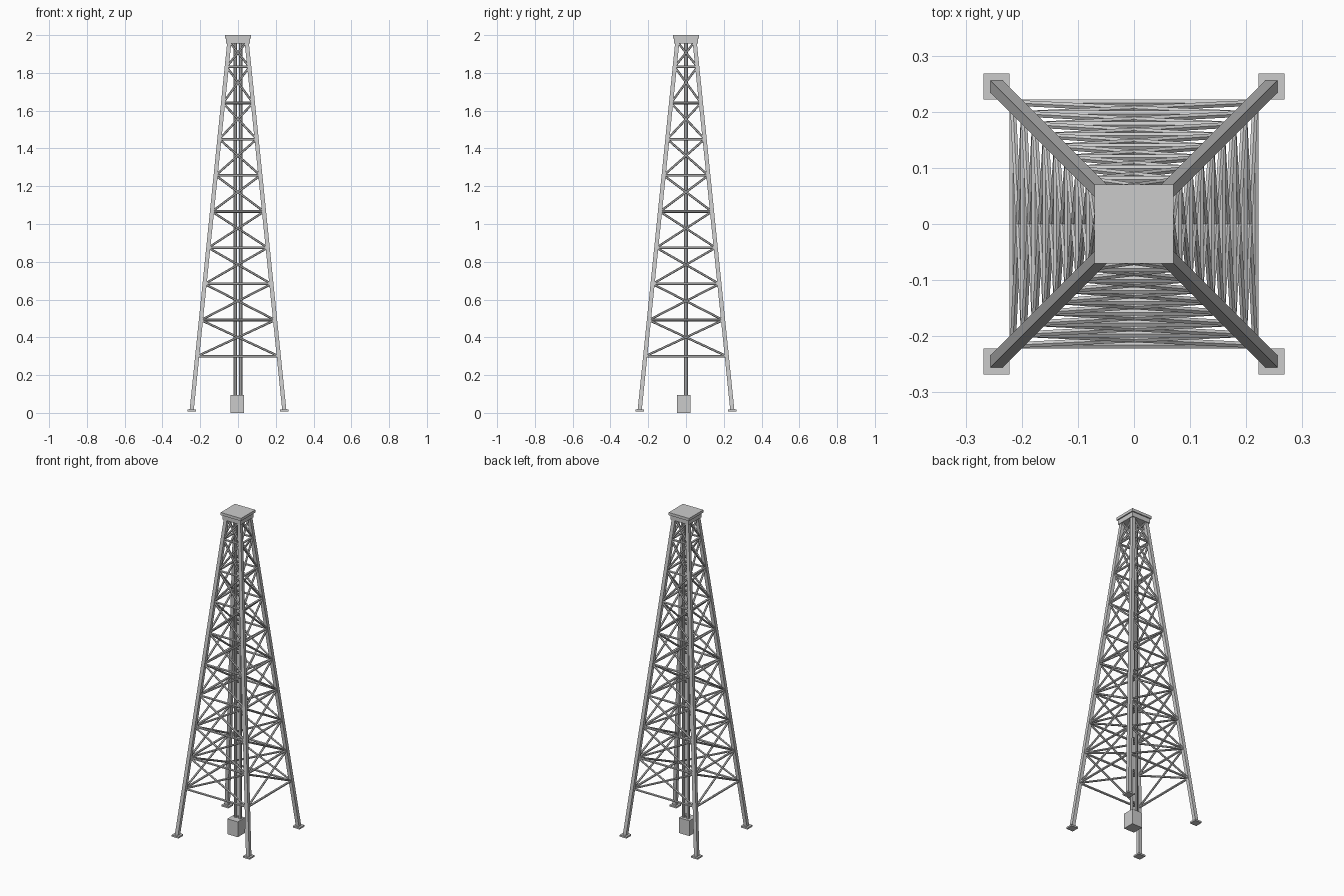
import bpy, bmesh
from mathutils import Vector
from math import pi

if "Cube" in bpy.data.objects:
    bpy.data.objects.remove(bpy.data.objects["Cube"])


def finish(bm, name):
    bmesh.ops.recalc_face_normals(bm, faces=bm.faces[:])
    me = bpy.data.meshes.new(name)
    bm.to_mesh(me)
    bm.free()
    ob = bpy.data.objects.new(name, me)
    bpy.context.collection.objects.link(ob)
    return ob


def add_prism(bm, a, b, ha, hb):
    """Axis-aligned square section swept from centre a up to centre b."""
    rings = []
    for c, h in ((a, ha), (b, hb)):
        rings.append([bm.verts.new((c[0] + sx * h, c[1] + sy * h, c[2]))
                      for sx, sy in ((-1, -1), (1, -1), (1, 1), (-1, 1))])
    lo, hi = rings
    bm.faces.new(lo[::-1])
    bm.faces.new(hi)
    for i in range(4):
        j = (i + 1) % 4
        bm.faces.new((lo[i], lo[j], hi[j], hi[i]))


def add_rod(bm, a, b, r, sides=6):
    a, b = Vector(a), Vector(b)
    d = b - a
    m = d.to_track_quat('Z', 'Y').to_matrix().to_4x4()
    m.translation = (a + b) / 2
    bmesh.ops.create_cone(bm, cap_ends=True, segments=sides, radius1=r,
                          radius2=r, depth=d.length, matrix=m)


def block(name, x, y, z0, z1, h):
    bm = bmesh.new()
    add_prism(bm, (x, y, z0), (x, y, z1), h, h)
    return finish(bm, name)


BASE, TOP = 0.015, 1.965
CORNERS = [(-1, -1), (1, -1), (1, 1), (-1, 1)]


def leg_at(corner, z):
    r = 0.245 + (0.046 - 0.245) * (z - BASE) / (TOP - BASE)
    return Vector((corner[0] * r, corner[1] * r, z))


# Sloping corner legs and foot plates
for i, c in enumerate(CORNERS):
    bm = bmesh.new()
    add_prism(bm, leg_at(c, BASE), leg_at(c, TOP), 0.011, 0.011)
    finish(bm, f"leg_{i + 1}")
    block(f"foot_plate_{i + 1}", c[0] * 0.245, c[1] * 0.245, 0.008, 0.018, 0.0235)

# Horizontal girts and crossed braces on all four faces
levels = [0.30 + 0.1915 * k for k in range(9)] + [1.965]
for i in range(4):
    a, b = CORNERS[i], CORNERS[(i + 1) % 4]
    girts, braces = bmesh.new(), bmesh.new()
    for k, z in enumerate(levels[:-1]):
        z2 = levels[k + 1]
        add_rod(girts, leg_at(a, z), leg_at(b, z), 0.007)
        add_rod(braces, leg_at(a, z), leg_at(b, z2), 0.006)
        add_rod(braces, leg_at(b, z), leg_at(a, z2), 0.006)
    finish(girts, f"girts_{i + 1}")
    finish(braces, f"cross_braces_{i + 1}")

# Top platform in two layers
block("crown_frame", 0, 0, 1.955, 1.985, 0.063)
block("crown_plate", 0, 0, 1.983, 2.0, 0.07)

# Central pipes running down into the wellhead block
for side, x in (("left", -0.015), ("right", 0.015)):
    bm = bmesh.new()
    add_rod(bm, (x, 0, 0.06), (x, 0, 1.96), 0.0095, 8)
    finish(bm, f"pipe_{side}")
block("wellhead_block", -0.004, -0.012, 0.0, 0.095, 0.036)
